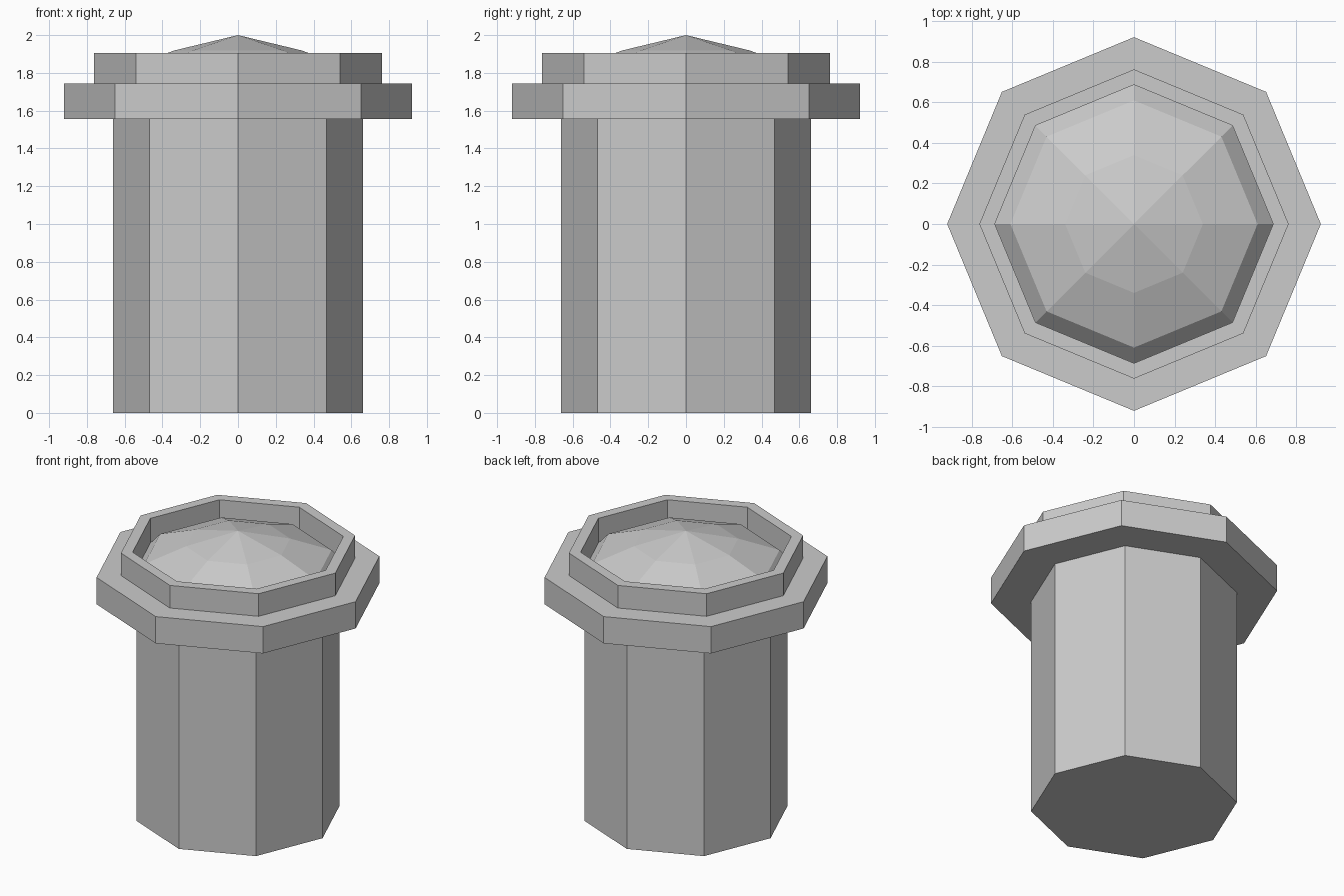
import bpy, bmesh
from math import cos, sin, tau

if "Cube" in bpy.data.objects:
    bpy.data.objects.remove(bpy.data.objects["Cube"])

SIDES = 8


def lathe(name, profile):
    """Spin a (radius, z) profile into an eight-sided solid; radius 0 makes a tip."""
    bm = bmesh.new()
    rings = []
    for r, z in profile:
        if r == 0:
            rings.append([bm.verts.new((0, 0, z))] * SIDES)
        else:
            rings.append([bm.verts.new((r * cos(tau * i / SIDES), r * sin(tau * i / SIDES), z))
                          for i in range(SIDES)])
    for a, b in zip(rings, rings[1:]):
        for i in range(SIDES):
            j = (i + 1) % SIDES
            bm.faces.new(list(dict.fromkeys((a[i], a[j], b[j], b[i]))))
    if profile[0][0] > 0 and name == "post_body":
        bm.faces.new(rings[0][::-1])
    me = bpy.data.meshes.new(name)
    bm.to_mesh(me)
    bm.free()
    ob = bpy.data.objects.new(name, me)
    bpy.context.collection.objects.link(ob)
    return ob


# Shaft, wide flange and collar, ending in the recess wall
lathe("post_body", [(0.663, 0), (0.663, 1.555), (0.922, 1.555), (0.922, 1.745),
                    (0.763, 1.745), (0.763, 1.905), (0.687, 1.905), (0.687, 1.73)])

# Faceted dome filling the recess
lathe("dome_cap", [(0.687, 1.73), (0.61, 1.815), (0.34, 1.918), (0, 2.0)])
